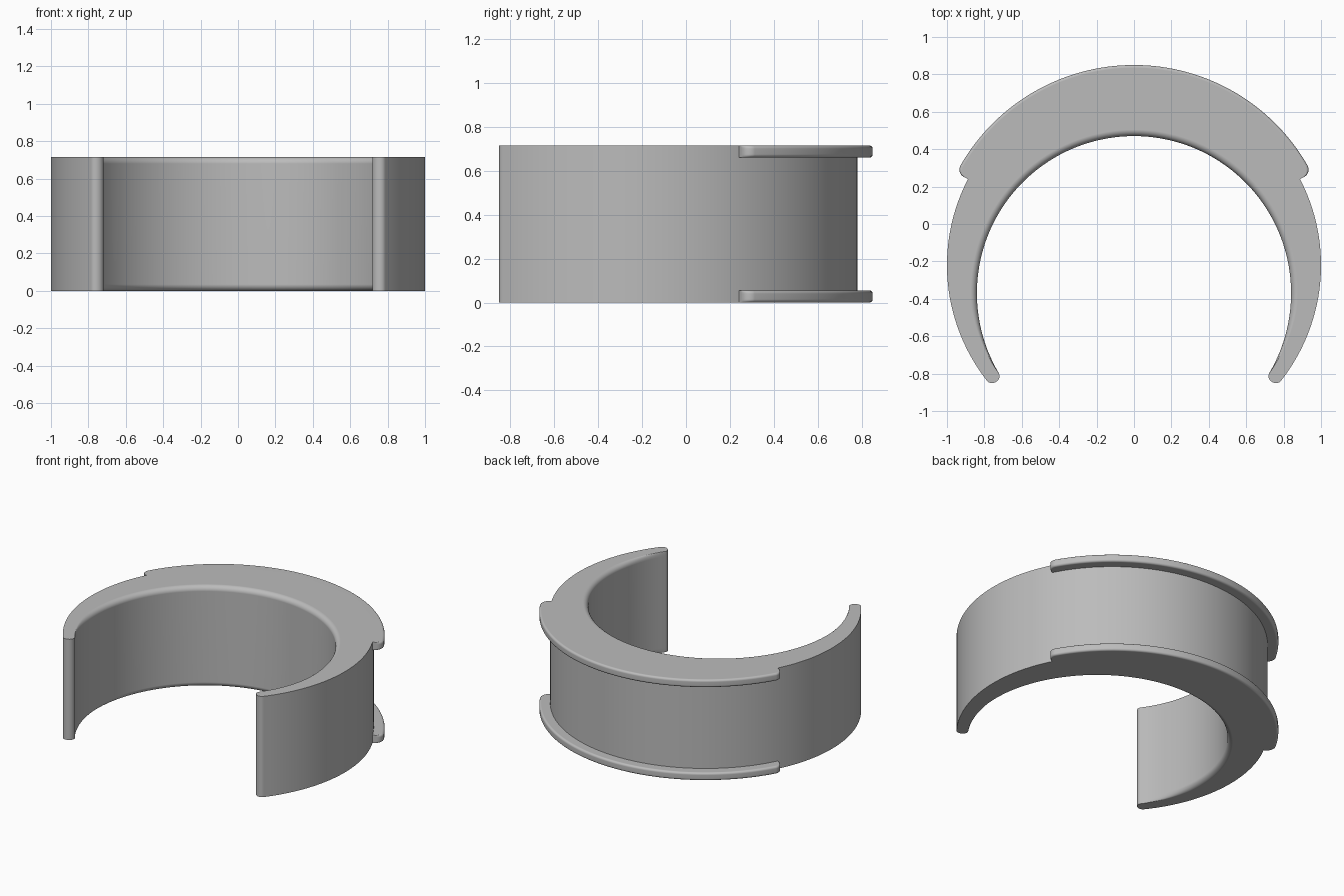
import bpy, bmesh
from math import sin, cos, pi, radians, sqrt
from mathutils import Vector

cube = bpy.data.objects.get("Cube")
if cube:
    bpy.data.objects.remove(cube, do_unlink=True)

HEIGHT = 0.715
OUTER_Y, OUTER_R = -0.22, 1.0
INNER_Y, INNER_R = -0.37, 0.84
FILLET = 0.035

grey = bpy.data.materials.new("plain grey")
grey.use_nodes = True
grey.diffuse_color = (0.5, 0.5, 0.5, 1)
grey.node_tree.nodes["Principled BSDF"].inputs["Base Color"].default_value = (0.5, 0.5, 0.5, 1)


def polar(cy, r, a):
    return Vector((r * cos(a), cy + r * sin(a)))


def span(a, b, n):
    return [a + (b - a) * i / n for i in range(n + 1)]


def loft(name, layers):
    """Join stacked outlines [(z, points)] into a closed smooth solid."""
    bm = bmesh.new()
    rings = [[bm.verts.new((p.x, p.y, z)) for p in pts] for z, pts in layers]
    n = len(rings[0])
    for low, high in zip(rings, rings[1:]):
        for i in range(n):
            j = (i + 1) % n
            bm.faces.new((low[i], low[j], high[j], high[i]))
    bm.faces.new(rings[0])
    bm.faces.new(rings[-1])
    bmesh.ops.remove_doubles(bm, verts=bm.verts, dist=0.00005)
    bmesh.ops.recalc_face_normals(bm, faces=bm.faces)
    mesh = bpy.data.meshes.new(name)
    bm.to_mesh(mesh)
    bm.free()
    mesh.materials.append(grey)
    obj = bpy.data.objects.new(name, mesh)
    bpy.context.collection.objects.link(obj)
    bpy.ops.object.select_all(action='DESELECT')
    obj.select_set(True)
    bpy.context.view_layer.objects.active = obj
    bpy.ops.object.shade_smooth_by_angle(angle=radians(40))
    weighted = obj.modifiers.new("flat tops", 'WEIGHTED_NORMAL')
    weighted.keep_sharp = True
    return obj


def tip(a, b):
    """Rounded end from a to b, bulging towards -y."""
    mid, half = (a + b) / 2, (b - a) / 2
    out = Vector((-half.y, half.x))
    if out.y > 0:
        out = -out
    return [mid - half * cos(t) + out * 0.85 * sin(t) for t in span(0, pi, 12)][1:-1]


def clip_outline(inset):
    """Crescent outline; the inner edge fillet fades out at both tips."""
    start, end = radians(-30.8), radians(210.8)
    inner = []
    for a in span(start, end, 96):
        fade = min(1, min(a - start, end - a) / radians(25))
        inner.append(polar(INNER_Y, INNER_R + inset * fade, a))
    outer = [polar(OUTER_Y, OUTER_R, a) for a in span(radians(217.9), radians(-37.9), 110)]
    return inner + tip(inner[-1], outer[0]) + outer + tip(outer[-1], inner[0])


# Open clip body with rounded inner rims
rim = [(FILLET * (1 - sin(t)), FILLET * (1 - cos(t))) for t in span(0, pi / 2, 6)]
layers = [(z, clip_outline(inset)) for inset, z in rim]
layers += [(HEIGHT - z, clip_outline(inset)) for inset, z in reversed(rim)]
loft("clip_body", layers)


def flange_outline(inset):
    """Arc band around the back with rounded outer corners at its ends."""
    start, end, corner = radians(27.4), radians(152.6), 0.045
    outer = []
    ease = [radians(2.5) * (1 - cos(t)) for t in span(0, pi / 2, 8)]
    angles = [start + e for e in ease] + span(start + ease[-1], end - ease[-1], 64)[1:-1]
    angles += [end - e for e in reversed(ease)]
    for a in angles:
        d = min(1, min(a - start, end - a) / corner)
        drop = corner * (1 - sqrt(max(0, 1 - (1 - d) ** 2)))
        outer.append(polar(OUTER_Y, 1.07 - drop - inset, a))
    inner = [polar(OUTER_Y, 0.985, a) for a in span(end, start, 64)]
    return outer + inner


# Two retaining flanges, flush with the bottom and top
THICK, ROUND = 0.055, 0.015
edge = [(ROUND * (1 - sin(t)), ROUND * (1 - cos(t))) for t in span(0, pi / 2, 4)]
for name, base in (("lower_flange", 0), ("upper_flange", HEIGHT - THICK)):
    layers = [(base + z, flange_outline(i)) for i, z in edge]
    layers += [(base + THICK - z, flange_outline(i)) for i, z in reversed(edge)]
    loft(name, layers)
